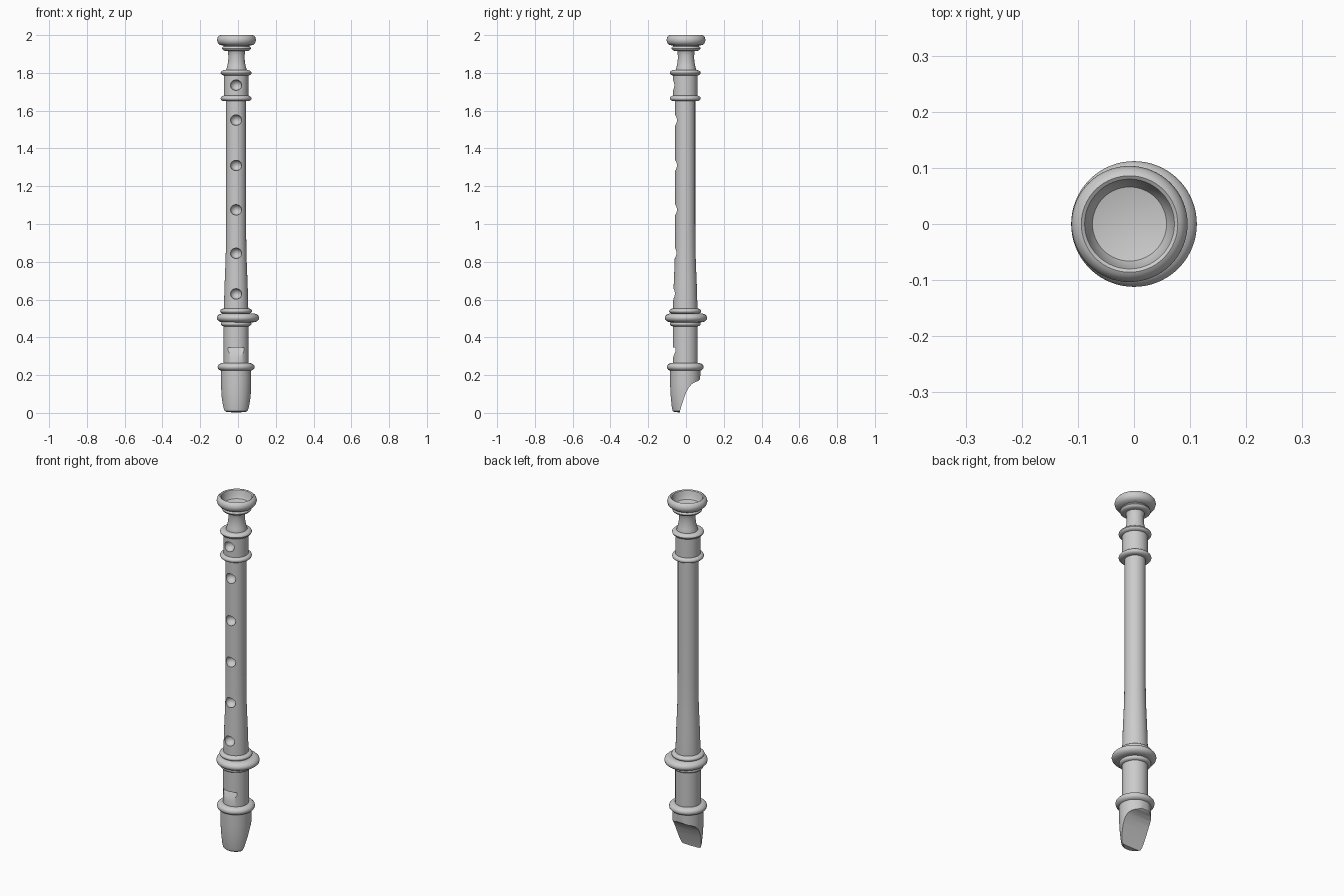
import bpy, bmesh, math

if "Cube" in bpy.data.objects:
    bpy.data.objects.remove(bpy.data.objects["Cube"])

AX, AY = -0.01, -0.004      # axis of the pipe
SEG = 64


def make_object(name, bm):
    bmesh.ops.recalc_face_normals(bm, faces=bm.faces)
    mesh = bpy.data.meshes.new(name)
    bm.to_mesh(mesh)
    bm.free()
    ob = bpy.data.objects.new(name, mesh)
    bpy.context.collection.objects.link(ob)
    return ob


def lathe(name, profile, closed=False, x=AX, y=AY):
    """Turn (radius, z) points around the pipe axis."""
    bm = bmesh.new()
    loops = []
    for r, z in profile:
        if r == 0:
            loops.append([bm.verts.new((x, y, z))] * SEG)
        else:
            loops.append([bm.verts.new((x + r * math.cos(a), y + r * math.sin(a), z))
                          for a in (2 * math.pi * i / SEG for i in range(SEG))])
    pairs = list(zip(loops, loops[1:]))
    if closed:
        pairs.append((loops[-1], loops[0]))
    for a, b in pairs:
        for i in range(SEG):
            j = (i + 1) % SEG
            bm.faces.new(list(dict.fromkeys((a[i], a[j], b[j], b[i]))))
    return make_object(name, bm)


def ring(name, z, radius, half, thick, x=AX, y=AY):
    """Rounded decorative ring with an elliptical section."""
    mid = radius - thick
    pts = [(mid + thick * math.cos(t), z + half * math.sin(t))
           for t in (2 * math.pi * k / 16 for k in range(16))]
    return lathe(name, pts, True, x, y)


def prism(name, outline, x0, x1):
    """Extrude a (y, z) outline along x."""
    bm = bmesh.new()
    a = [bm.verts.new((x0, y, z)) for y, z in outline]
    b = [bm.verts.new((x1, y, z)) for y, z in outline]
    bm.faces.new(a)
    bm.faces.new(b[::-1])
    n = len(a)
    for i in range(n):
        bm.faces.new((a[i], a[(i + 1) % n], b[(i + 1) % n], b[i]))
    return make_object(name, bm)


def cut(ob, cutter):
    mod = ob.modifiers.new("cut", 'BOOLEAN')
    mod.operation = 'DIFFERENCE'
    mod.solver = 'EXACT'
    mod.object = cutter
    bpy.context.view_layer.objects.active = ob
    bpy.ops.object.modifier_apply(modifier=mod.name)
    bpy.data.objects.remove(cutter)


def finger_hole(ob, z, surface):
    bm = bmesh.new()
    bmesh.ops.create_uvsphere(bm, u_segments=24, v_segments=16, radius=0.03)
    for v in bm.verts:
        v.co.x += AX
        v.co.y += AY - surface + 0.006
        v.co.z = v.co.z * 0.93 + z
    cut(ob, make_object("hole_cutter", bm))


# mouthpiece with the curved beak cut away at the back
mouthpiece = lathe("mouthpiece", [(0, 0.002), (0.058, 0.004), (0.067, 0.011), (0.071, 0.03),
                                  (0.077, 0.09), (0.080, 0.15), (0.080, 0.245), (0, 0.245)])
cut(mouthpiece, prism("beak_cutter", [
    (-0.034, -0.02), (-0.032, 0.01), (-0.023, 0.04), (-0.012, 0.075), (0.0, 0.107),
    (0.013, 0.132), (0.03, 0.152), (0.048, 0.163), (0.066, 0.169), (0.073, 0.176),
    (0.076, 0.2), (0.2, 0.2), (0.2, -0.02)], -0.2, 0.2))

# head joint with the sloped sound window
head = lathe("head_joint", [(0, 0.24), (0.066, 0.24), (0.066, 0.49), (0, 0.49)])
cut(head, prism("window_cutter", [(-0.12, 0.345), (-0.048, 0.345), (-0.072, 0.285),
                                  (-0.12, 0.285)], AX - 0.042, AX + 0.042))

# main tube with five finger holes
body = lathe("body_tube", [(0, 0.5), (0.065, 0.5), (0.064, 0.58), (0.061, 0.68), (0.056, 0.8),
                           (0.054, 0.88), (0.053, 1.0), (0.053, 1.66), (0, 1.66)])
for z, r in ((0.63, 0.0625), (0.845, 0.055), (1.075, 0.053), (1.31, 0.053), (1.55, 0.053)):
    finger_hole(body, z, r)

# foot joint with the last hole
foot = lathe("foot_joint", [(0, 1.655), (0.065, 1.655), (0.065, 1.8), (0, 1.8)])
finger_hole(foot, 1.735, 0.065)

# narrow neck and hollow bell end
lathe("neck", [(0, 1.79), (0.056, 1.79), (0.055, 1.815), (0.049, 1.835), (0.044, 1.86),
               (0.043, 1.89), (0.046, 1.915), (0.055, 1.93), (0, 1.93)], x=AX + 0.002, y=0)
lathe("bell", [(0, 1.93), (0.066, 1.93), (0.07, 1.944), (0.088, 1.948), (0.099, 1.959),
               (0.1035, 1.974), (0.100, 1.988), (0.092, 1.997), (0.086, 2.0), (0.08, 1.996),
               (0.077, 1.985), (0.073, 1.965), (0.066, 1.952), (0.04, 1.946), (0, 1.944)],
      x=AX + 0.002, y=0)

# decorative rings
ring("mouthpiece_ring", 0.243, 0.098, 0.021, 0.028)
ring("lower_collar", 0.472, 0.081, 0.014, 0.018)
ring("middle_ring", 0.503, 0.112, 0.024, 0.035, 0, 0)
ring("middle_fill", 0.503, 0.085, 0.02, 0.03)
ring("upper_collar", 0.539, 0.085, 0.014, 0.022)
ring("foot_lower_ring", 1.665, 0.082, 0.015, 0.022)
ring("foot_upper_ring", 1.80, 0.082, 0.015, 0.024)
ring("neck_ring", 1.93, 0.077, 0.014, 0.024, AX + 0.002, 0)

# smooth shading with sharp cut edges
bpy.ops.object.select_all(action='DESELECT')
for ob in bpy.context.collection.objects:
    ob.select_set(True)
    bpy.context.view_layer.objects.active = ob
bpy.ops.object.shade_smooth_by_angle(angle=math.radians(35))
